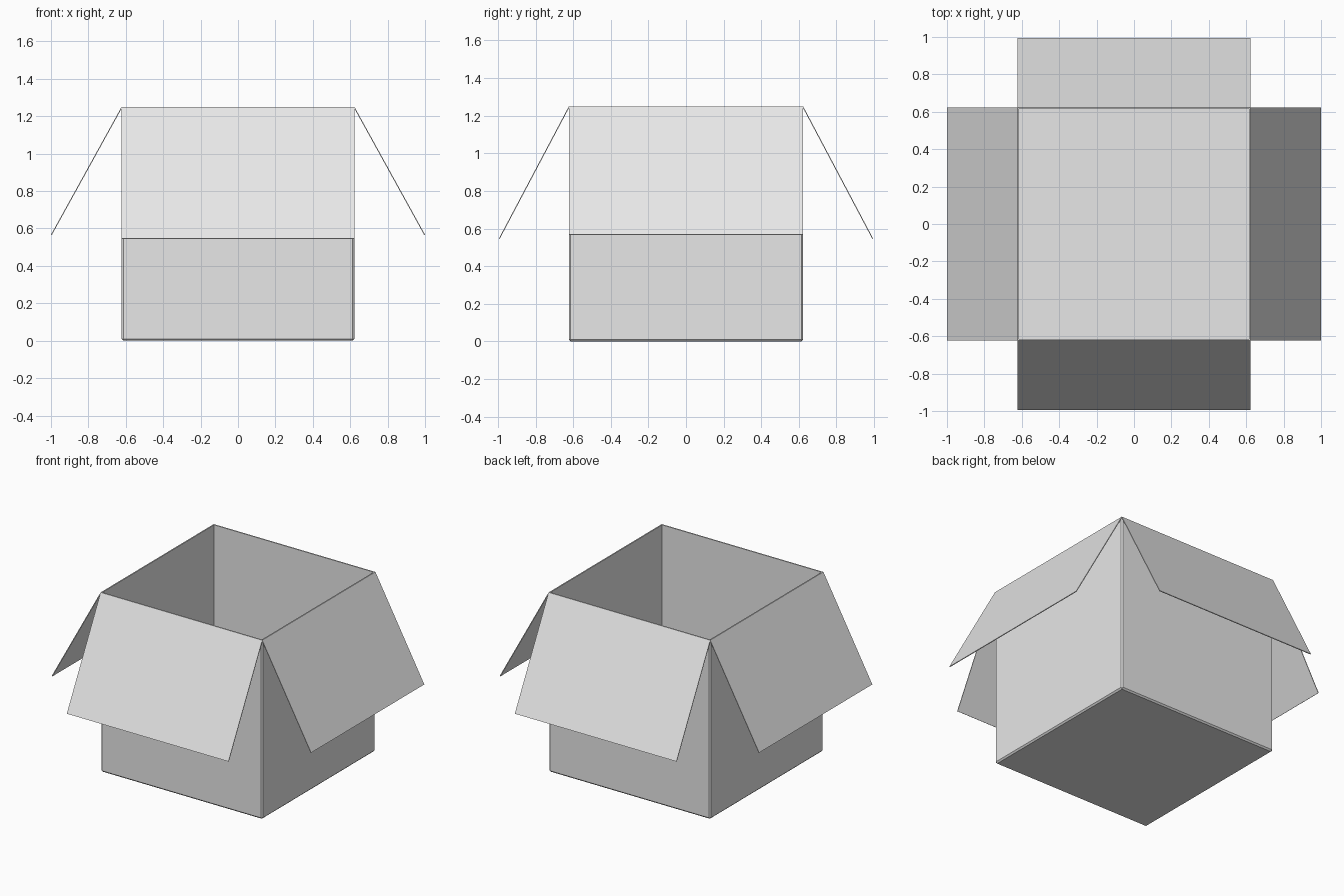
import bpy, bmesh, math
from mathutils import Vector, Matrix

if "Cube" in bpy.data.objects:
    bpy.data.objects.remove(bpy.data.objects["Cube"])

HALF, RIM = 0.623, 1.25      # box half width and rim height
WALL, CHAMFER = 0.012, 0.01
FLAP_THICK = 0.005

card = bpy.data.materials.new("pale_grey_card")
card.diffuse_color = (0.8, 0.8, 0.8, 1)
card.use_nodes = True
card.node_tree.nodes["Principled BSDF"].inputs["Base Color"].default_value = card.diffuse_color


def add_object(name, bm):
    bmesh.ops.recalc_face_normals(bm, faces=bm.faces)
    mesh = bpy.data.meshes.new(name)
    bm.to_mesh(mesh)
    bm.free()
    mesh.materials.append(card)
    obj = bpy.data.objects.new(name, mesh)
    bpy.context.collection.objects.link(obj)
    return obj


# Hollow box: block with a sunken top and chamfered outer edges
bm = bmesh.new()
bmesh.ops.create_cube(bm, size=1)
bmesh.ops.scale(bm, vec=(2 * HALF, 2 * HALF, RIM), verts=bm.verts)
bmesh.ops.translate(bm, vec=(0, 0, RIM / 2), verts=bm.verts)
top = max(bm.faces, key=lambda f: f.calc_center_median().z)
bmesh.ops.inset_region(bm, faces=[top], thickness=WALL)
pit = bmesh.ops.extrude_face_region(bm, geom=[top])
bmesh.ops.translate(bm, vec=(0, 0, WALL - RIM),
                    verts=[g for g in pit["geom"] if isinstance(g, bmesh.types.BMVert)])
if top.is_valid:
    bmesh.ops.delete(bm, geom=[top], context='FACES')
outer = [e for e in bm.edges
         if all(abs(v.co.x) > HALF - 0.001 and abs(v.co.y) > HALF - 0.001 for v in e.verts)
         and min(v.co.z for v in e.verts) < 0.001]
bmesh.ops.bevel(bm, geom=outer, offset=CHAMFER, segments=1, affect='EDGES')
add_object("box_body", bm)


# Folded-out flaps: thin plates hanging from each rim edge
def flap(name, turn, tip_out, tip_z):
    hinge, tip = Vector((HALF, 0, RIM)), Vector((tip_out, 0, tip_z))
    along = (tip - hinge).normalized()
    inward = Vector((along.z, 0, -along.x)) * FLAP_THICK
    profile = [hinge, tip, tip + inward, hinge + inward]
    bm = bmesh.new()
    verts = [bm.verts.new(p + Vector((0, -HALF, 0))) for p in profile]
    face = bm.faces.new(verts)
    ext = bmesh.ops.extrude_face_region(bm, geom=[face])
    bmesh.ops.translate(bm, vec=(0, 2 * HALF, 0),
                        verts=[g for g in ext["geom"] if isinstance(g, bmesh.types.BMVert)])
    if len(bm.faces) < 6:
        bm.faces.new(verts)
    bm.transform(Matrix.Rotation(math.radians(turn), 4, 'Z'))
    add_object(name, bm)


flap("right_flap", 0, 1.0, 0.567)
flap("back_flap", 90, 0.995, 0.547)
flap("left_flap", 180, 1.0, 0.567)
flap("front_flap", 270, 0.995, 0.547)
